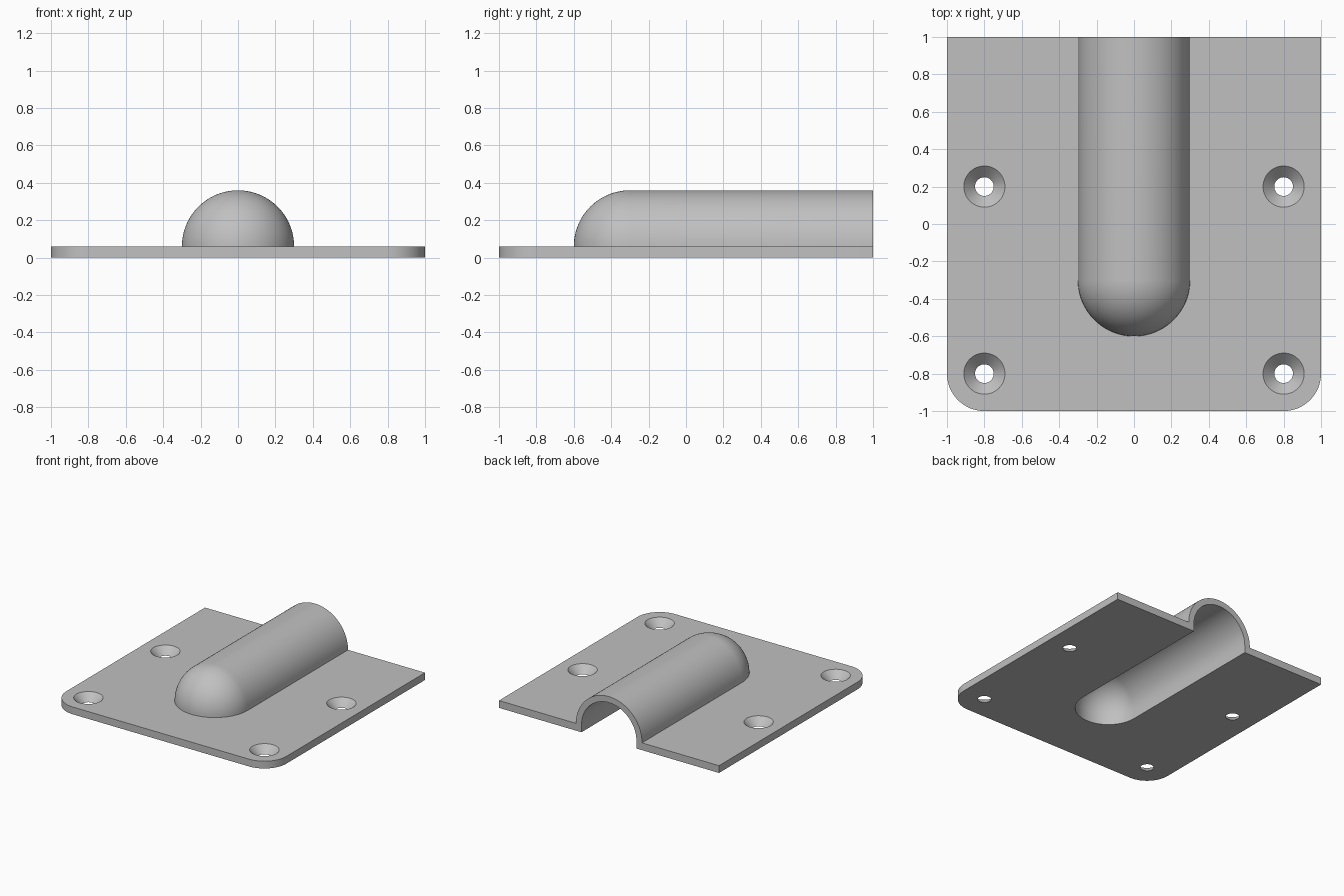
import bpy
import bmesh
from math import sin, cos, pi, radians

cube = bpy.data.objects.get("Cube")
if cube:
    bpy.data.objects.remove(cube, do_unlink=True)

THICK = 0.06      # plate thickness
CORNER = 0.2      # front corner radius
NOSE_Y = -0.3     # centre of the rounded channel end
OVER = 1.2        # overshoot, trimmed flush at the back

grey = bpy.data.materials.new("plain grey")
grey.use_nodes = True
colour = (0.53, 0.53, 0.53, 1)
grey.diffuse_color = colour
grey.node_tree.nodes["Principled BSDF"].inputs["Base Color"].default_value = colour


def loft(name, rings):
    """Solid through a stack of closed rings, bottom to top."""
    bm = bmesh.new()
    loops = [[bm.verts.new(p) for p in ring] for ring in rings]
    n = len(loops[0])
    for low, high in zip(loops, loops[1:]):
        for i in range(n):
            j = (i + 1) % n
            bm.faces.new((low[i], low[j], high[j], high[i]))
    bm.faces.new(loops[0][::-1])
    if len({tuple(round(c, 5) for c in v.co) for v in loops[-1]}) == n:
        bm.faces.new(loops[-1])
    bmesh.ops.remove_doubles(bm, verts=bm.verts, dist=1e-5)
    bmesh.ops.recalc_face_normals(bm, faces=bm.faces)
    mesh = bpy.data.meshes.new(name)
    bm.to_mesh(mesh)
    bm.free()
    mesh.materials.append(grey)
    obj = bpy.data.objects.new(name, mesh)
    bpy.context.collection.objects.link(obj)
    return obj


def arc(cx, cy, r, start, end, z, steps):
    return [(cx + r * cos(radians(start + (end - start) * i / steps)),
             cy + r * sin(radians(start + (end - start) * i / steps)), z)
            for i in range(steps + 1)]


def channel(name, r, floor):
    """Half cylinder with a ball end and a straight skirt down to floor."""
    def outline(rad, z):
        return arc(0, NOSE_Y, rad, 180, 360, z, 48) + [(rad, OVER, z), (-rad, OVER, z)]
    rings = [outline(r, floor)]
    for i in range(25):
        a = pi / 2 * i / 24
        rings.append(outline(r * cos(a), THICK + r * sin(a)))
    return loft(name, rings)


def combine(target, tool, operation):
    tool.hide_render = True
    mod = target.modifiers.new(operation.lower(), "BOOLEAN")
    mod.operation = operation
    mod.solver = "EXACT"
    mod.object = tool
    bpy.context.view_layer.objects.active = target
    bpy.ops.object.modifier_apply(modifier=mod.name)
    bpy.data.objects.remove(tool, do_unlink=True)


# Plate with two rounded front corners
edge = 1 - CORNER
plate = loft("mounting_plate", [
    arc(-edge, -edge, CORNER, 180, 270, z, 16) + arc(edge, -edge, CORNER, 270, 360, z, 16)
    + [(1, OVER, z), (-1, OVER, z)] for z in (0, THICK)])

# Raised hollow channel, open below and at the back
combine(plate, channel("channel_shell", 0.3, THICK / 3), "UNION")
combine(plate, channel("channel_hollow", 0.25, -0.1), "DIFFERENCE")

# Trim the back flush
trim = loft("back_trim", [[(-2, 1, z), (2, 1, z), (2, 2, z), (-2, 2, z)] for z in (-1, 1)])
combine(plate, trim, "DIFFERENCE")

# Countersunk screw holes
for x in (-0.8, 0.8):
    for y in (-0.8, 0.2):
        cone = loft("countersink", [arc(x, y, r, 0, 352.5, z, 47)
                                    for r, z in ((0.04, -0.01), (0.12, THICK + 0.01))])
        combine(plate, cone, "DIFFERENCE")

bpy.ops.object.select_all(action="DESELECT")
plate.select_set(True)
bpy.context.view_layer.objects.active = plate
bpy.ops.object.shade_smooth_by_angle(angle=radians(30))
